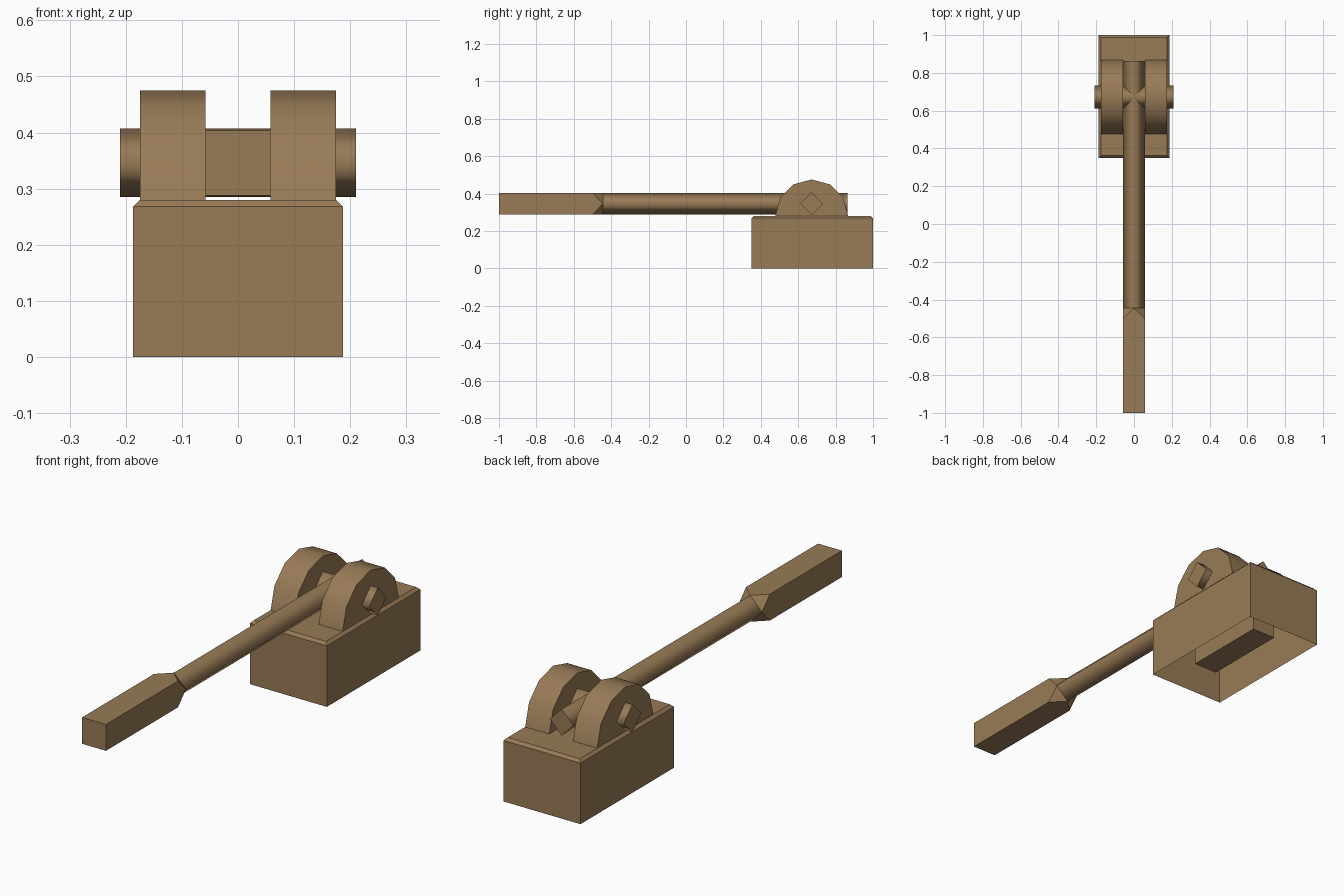
import bpy, bmesh, math

cube = bpy.data.objects.get("Cube")
if cube:
    bpy.data.objects.remove(cube, do_unlink=True)

wood = bpy.data.materials.new("brown_wood")
wood.use_nodes = True
colour = (0.314, 0.198, 0.095, 1)
wood.diffuse_color = colour
wood.node_tree.nodes["Principled BSDF"].inputs["Base Color"].default_value = colour


def finish(name, bm):
    bmesh.ops.recalc_face_normals(bm, faces=bm.faces)
    mesh = bpy.data.meshes.new(name)
    bm.to_mesh(mesh)
    bm.free()
    mesh.materials.append(wood)
    obj = bpy.data.objects.new(name, mesh)
    bpy.context.collection.objects.link(obj)
    return obj


def ring(bm, points):
    return [bm.verts.new(p) for p in points]


def bridge(bm, a, b, smooth=False):
    for i in range(len(a)):
        j = (i + 1) % len(a)
        bm.faces.new((a[i], a[j], b[j], b[i])).smooth = smooth


def rectangle(hx, y0, y1, z):
    return [(-hx, y0, z), (hx, y0, z), (hx, y1, z), (-hx, y1, z)]


def prism_x(name, profile, x0, x1, smooth):
    """Extrude a (y, z) profile along x."""
    bm = bmesh.new()
    a = ring(bm, [(x0, y, z) for y, z in profile])
    b = ring(bm, [(x1, y, z) for y, z in profile])
    bridge(bm, a, b, smooth)
    bm.faces.new(a)
    bm.faces.new(b)
    return finish(name, bm)


PIVOT_Y, PIVOT_Z = 0.672, 0.346
TOP = 0.28
R = 0.058

# Hollow base with chamfered top, open underneath
bm = bmesh.new()
foot = ring(bm, rectangle(0.187, 0.35, 1, 0))
rim = ring(bm, rectangle(0.187, 0.35, 1, 0.268))
lid = ring(bm, rectangle(0.175, 0.362, 0.988, TOP))
bridge(bm, foot, rim)
bridge(bm, rim, lid)
bm.faces.new(lid)
finish("base", bm)

# Block hanging inside the base
bm = bmesh.new()
low = ring(bm, rectangle(R, 0.477, 0.867, 0.045))
high = ring(bm, rectangle(R, 0.477, 0.867, 0.275))
bridge(bm, low, high)
bm.faces.new(low)
bm.faces.new(high)
finish("inner_block", bm)

# Half-round cheeks on both sides of the lever
arc = [(PIVOT_Y + 0.195 * math.cos(math.pi * i / 6),
        TOP + 0.195 * math.sin(math.pi * i / 6)) for i in range(7)]
for side, name in ((1, "left_cheek"), (-1, "right_cheek")):
    cheek = prism_x(name, arc, side * R, side * 0.175, True)
    for face in cheek.data.polygons:
        if face.normal.z < -0.9:
            face.use_smooth = False

# Square axle turned on its corner
diamond = [(0, -1), (1, 0), (0, 1), (-1, 0)]
prism_x("axle", [(PIVOT_Y + 0.061 * a, PIVOT_Z + 0.061 * b) for a, b in diamond],
        -0.21, 0.21, True)

# Lever: square grip, faceted transition, diamond shaft
square = [(-1, -1), (1, -1), (1, 1), (-1, 1)]


def section(bm, shape, y):
    return ring(bm, [(R * a, y, PIVOT_Z + R * b) for a, b in shape])


bm = bmesh.new()
grip_end = section(bm, square, -1)
grip = section(bm, square, -0.5)
neck = section(bm, diamond, -0.445)
shaft_end = section(bm, diamond, 0.864)
bridge(bm, grip_end, grip)
for i in range(4):
    j = (i + 1) % 4
    bm.faces.new((grip[i], grip[j], neck[i]))
    bm.faces.new((grip[j], neck[j], neck[i]))
bridge(bm, neck, shaft_end, True)
bm.faces.new(grip_end)
bm.faces.new(shaft_end)
finish("lever", bm)
